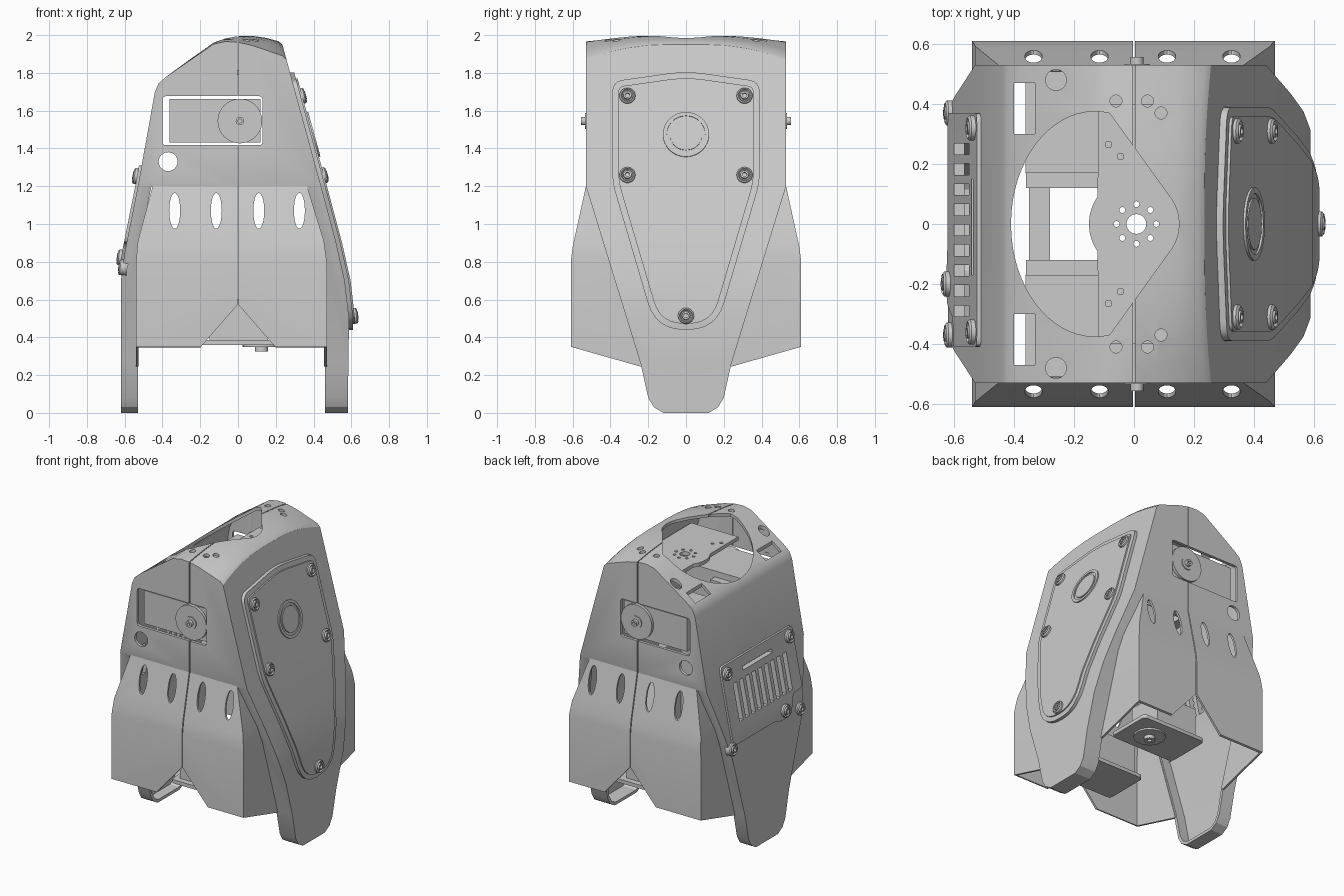
import bpy, bmesh, math
from mathutils import Vector, Matrix

if "Cube" in bpy.data.objects:
    bpy.data.objects.remove(bpy.data.objects["Cube"])

# ---------- helpers ----------
def make(name, bm):
    bmesh.ops.recalc_face_normals(bm, faces=bm.faces)
    me = bpy.data.meshes.new(name)
    bm.to_mesh(me)
    bm.free()
    ob = bpy.data.objects.new(name, me)
    bpy.context.collection.objects.link(ob)
    return ob

def prism(name, pts, axis, stops, warp=None):
    """Extrude a 2D outline along an axis through the given stops."""
    put = {'x': lambda p, s: (s, p[0], p[1]), 'y': lambda p, s: (p[0], s, p[1]),
           'z': lambda p, s: (p[0], p[1], s)}[axis]
    bm = bmesh.new()
    rings = []
    for s in stops:
        co = [Vector(put(p, s)) for p in pts]
        rings.append([bm.verts.new(warp(v) if warp else v) for v in co])
    n = len(pts)
    for a, b in zip(rings, rings[1:]):
        for i in range(n):
            bm.faces.new((a[i], a[(i + 1) % n], b[(i + 1) % n], b[i]))
    bm.faces.new(rings[0])
    bm.faces.new(rings[-1])
    return make(name, bm)

def rect(a, b, c, d):
    return [(a, c), (b, c), (b, d), (a, d)]

def box(name, x0, x1, y0, y1, z0, z1):
    return prism(name, rect(x0, x1, y0, y1), 'z', sorted((z0, z1)))

def oval(cx, cy, rx, ry=None, n=24):
    return [(cx + rx * math.cos(2 * math.pi * i / n), cy + (ry or rx) * math.sin(2 * math.pi * i / n))
            for i in range(n)]

def rounded(pts, n=6):
    """Round the corners of (u, v, radius) points."""
    out = []
    for i, (u, v, r) in enumerate(pts):
        c = Vector((u, v))
        a = c + (Vector(pts[i - 1][:2]) - c).normalized() * r
        b = c + (Vector(pts[(i + 1) % len(pts)][:2]) - c).normalized() * r
        for k in range(n + 1):
            t = k / n
            out.append(tuple(a * (1 - t) ** 2 + c * 2 * t * (1 - t) + b * t * t))
    return out

def inset(pts, d):
    """Offset a counter-clockwise outline inwards."""
    out = []
    for i in range(len(pts)):
        p, q, r = (Vector(pts[(i + k) % len(pts)]) for k in (-1, 0, 1))
        e, f = (q - p).normalized(), (r - q).normalized()
        n1, n2 = Vector((-e.y, e.x)), Vector((-f.y, f.x))
        out.append(tuple(q + (n1 + n2) * d / (1 + n1.dot(n2))))
    return out

def sym(half):
    return half + [(-u, v) for u, v in reversed(half)]

def boolean(ob, other, op='DIFFERENCE', keep=False):
    m = ob.modifiers.new('b', 'BOOLEAN')
    m.object, m.operation, m.solver = other, op, 'EXACT'
    bpy.context.view_layer.objects.active = ob
    bpy.ops.object.modifier_apply(modifier=m.name)
    if not keep:
        bpy.data.objects.remove(other, do_unlink=True)
    return ob

def lathe(name, prof, loc, normal, n=32):
    bm = bmesh.new()
    rings = [[bm.verts.new((r * math.cos(2 * math.pi * i / n), r * math.sin(2 * math.pi * i / n), h))
              for i in range(n)] for r, h in prof]
    for a, b in zip(rings, rings[1:]):
        for i in range(n):
            bm.faces.new((a[i], a[(i + 1) % n], b[(i + 1) % n], b[i]))
    bmesh.ops.remove_doubles(bm, verts=bm.verts, dist=1e-5)
    rot = Vector((0, 0, 1)).rotation_difference(Vector(normal)).to_matrix().to_4x4()
    bm.transform(Matrix.Translation(loc) @ rot)
    return make(name, bm)

# ---------- main outlines ----------
P = [(.58, -.1), (.585, .3), (.588, .5), (.565, .7), (.52, .9), (.44, 1.2), (.235, 1.95), (.215, 1.967),
     (.15, 1.985), (.08, 1.996), (0, 2), (-.07, 1.99), (-.13, 1.965), (-.38, 1.78), (-.42, 1.745),
     (-.44, 1.7), (-.53, 1.2), (-.6, .85), (-.62, .7), (-.62, -.1)]
S = sym([(.12, 0), (.17, .03), (.2, .08), (.24, .26), (.53, 1.2), (.53, 2.1)])
RIGHT, LEFT = P[:7], P[:14:-1]

def crown(v):
    if v.z > 1.72:
        d = .08 * min(1, max(0, (abs(v.y) - .1) / .43)) ** 2 * min(1, max(0, (v.x + .2) / .43))
        v.z -= d
        if v.x > .2:
            v.x += d * .273
    return v

# ---------- hollow upper shell with two leg plates ----------
ys = [-.6, -.53, -.46, -.38, -.3, -.2, -.1, .1, .2, .3, .38, .46, .53, .6]
shell = boolean(prism('torso_shell', P, 'y', ys, crown), prism('c', S, 'x', (-1, 1)), 'INTERSECT')
core = boolean(prism('core', inset(P, .02), 'y', ys, crown), prism('c', inset(S, .02), 'x', (-1, 1)), 'INTERSECT')
boolean(shell, core)
boolean(shell, prism('c', [(-.53, -.2), (.46, -.2), (.46, .82), (.36, 1.195), (-.46, 1.195), (-.53, .85)], 'y', (-1, 1)))

# ---------- flared skirt front and back ----------
K = sym([(.24, .245), (.61, .35), (.61, .8), (.6, .88), (.53, 1.2)])
Q = [(-.54, .1), (.47, .1), (.47, .8), (.455, .91), (.335, 1.3), (-.425, 1.3), (-.53, .91), (-.54, .8)]
low = lambda pts: [(u, -.1 if v < .4 else v) for u, v in inset(pts, .014)]
skirt = boolean(prism('skirt', K, 'x', (-1, 1)), prism('c', Q, 'y', (-1, 1)), 'INTERSECT')
boolean(skirt, boolean(prism('c', low(K), 'x', (-1, 1)), prism('c', low(Q), 'y', (-1, 1)), 'INTERSECT'))
boolean(skirt, prism('c', inset(S, .01), 'x', (-1, 1)))
boolean(skirt, prism('c', [(0, .575), (-.24, .3), (.24, .3)], 'y', (-1, 1)))
for x in (-.335, -.115, .11, .325):
    boolean(skirt, prism('c', oval(x, 1.07, .029, .095), 'y', (-1, 1)))

# centre seam
seam = box('seam', -.003, .003, -1, 1, .3, 2.2)
boolean(skirt, seam, keep=True)
boolean(shell, seam)

# ---------- openings in the shell ----------
arc = lambda cx, rx, ry, a, b, n: [(cx + rx * math.cos(math.radians(a + (b - a) * i / n)),
                                    ry * math.sin(math.radians(a + (b - a) * i / n))) for i in range(n + 1)]
neck = arc(-.13, .28, .375, 80, 280, 36) + arc(0, .15, .15, -40, 40, 12)
boolean(shell, prism('c', neck, 'z', (1.5, 2.2)))
boolean(shell, prism('c', oval(-.37, 1.33, .05), 'y', (-1, 1)))
boolean(shell, prism('c', rounded([(-.4, 1.417, .02), (.13, 1.417, .02), (.13, 1.677, .02), (-.4, 1.677, .02)], 3), 'y', (-1, 1)))
for s in (-1, 1):
    for x, y, r in ((-.06, .41, .02), (.045, .41, .02), (.09, .37, .02), (-.26, .48, .035)):
        boolean(shell, prism('c', oval(x, s * y, r), 'z', (1.7, 2.2)))
    boolean(shell, box('c', -.4, -.33, s * .3, s * .47, 1.7, 2.2))

# ---------- side panels that follow the shell ----------
def panel(name, curve, side, outline, height):
    strip = [(x + side * height, z) for x, z in curve] + [(x - side * .012, z) for x, z in reversed(curve)]
    return boolean(prism(name, strip, 'y', (-.7, .7)), prism('c', outline, 'x', (0, side)), 'INTERSECT')

def surface(curve, side, y, z, lift):
    for (x0, z0), (x1, z1) in zip(curve, curve[1:]):
        if z0 <= z <= z1:
            n = Vector(((z1 - z0) * side, 0, -(x1 - x0) * side)).normalized()
            return Vector((x0 + (x1 - x0) * (z - z0) / (z1 - z0), y, z)) + n * lift, n

BOLT = [(.042, -.03), (.042, .008), (.034, .015), (.028, .006), (.023, .006), (.021, .018), (.012, .018), (.012, .004), (0, .004)]
def bolt(name, curve, side, y, z, lift):
    lathe(name, BOLT, *surface(curve, side, y, z, lift), n=24)

door = rounded([(-.16, .44, .15), (.16, .44, .15), (.39, 1.22, .06), (.39, 1.755, .06), (0, 1.81, .1),
                (-.39, 1.755, .06), (-.39, 1.22, .06)])
panel('right_panel_rim', RIGHT, 1, door, .022)
panel('right_panel', RIGHT, 1, inset(door, .032), .031)
for y, z in ((-.31, 1.67), (.31, 1.67), (-.31, 1.25), (.31, 1.25), (0, .51)):
    bolt('right_panel_bolt', RIGHT, 1, y, z, .032)
lathe('round_badge', [(.122, -.02), (.122, .008), (.102, .008), (.102, .001), (.086, .001), (.086, .007), (0, .007)],
      *surface(RIGHT, 1, 0, 1.465, .03), n=48)

# vented left panel
grille = rounded([(-.41, .9, .03), (-.41, 1.31, .03), (.37, 1.31, .03), (.37, .79, .03), (-.08, .79, .03),
                  (-.14, .77, .03), (-.26, .77, .03), (-.31, .9, .03)][::-1], 4)
vents = [panel('left_panel_rim', LEFT, -1, grille, .014), panel('left_panel', LEFT, -1, inset(grille, .025), .022)]
slots = [rect(y - .019, y + .019, .92, 1.17) for y in (-.29 + .0675 * i for i in range(9))] + [rect(-.17, .15, 1.215, 1.24)]
for r in slots:
    cutter = prism('c', r, 'x', (-.8, -.3))
    for ob in vents + [shell]:
        boolean(ob, cutter, keep=True)
    bpy.data.objects.remove(cutter, do_unlink=True)
for y, z in ((-.36, 1.25), (.32, 1.25), (-.2, .82)):
    bolt('left_panel_bolt', LEFT, -1, y, z, .02)
for y in (-.37, .37):
    bolt('left_side_bolt', LEFT, -1, y, .77, .005)

# ---------- shoulder motors in the windows, hip motors below ----------
for s in (-1, 1):
    box('shoulder_motor', -.362, .12, s * .17, s * .508, 1.432, 1.662)
    box('shoulder_motor_bracket', -.36, -.1, s * .12, s * .17, 1.44, 1.62)
    lathe('shoulder_horn', [(.118, -.02), (.118, .02), (.042, .02), (.042, .026), (.022, .026), (.022, .048),
                            (.01, .048), (.01, .03), (0, .03)], (.01, s * .508, 1.545), (0, s, 0), 40)
    box('hip_motor', -.15, .16, s * .17, s * .42, .385, .6)
    plate = rounded([(-.19, .14, .03), (.3, .14, .03), (.3, .46, .03), (-.19, .46, .03)], 4)
    prism('hip_motor_plate', [(x, s * y) for x, y in plate], 'z', (.36, .385))
lathe('hip_horn', [(.1, 0), (.1, .012), (.035, .012), (.035, .035), (.014, .035), (.014, .02), (0, .02)],
      (.125, .3, .36), (0, 0, -1), 40)
box('cross_bar', -.35, -.28, -.13, .13, 1.44, 1.48)

# ---------- neck plate with round turntable ----------
turn = [(.24, -.4), (.24, .4), (-.12, .4)] + arc(.01, .16, .16, 145, 215, 16) + [(-.12, -.4)]
neck_plate = prism('neck_plate', turn, 'z', (1.79, 1.815))
boolean(neck_plate, prism('c', oval(.008, 0, .033), 'z', (1.7, 1.9)))
for i in range(8):
    a = i * math.pi / 4
    boolean(neck_plate, prism('c', oval(.008 + .066 * math.cos(a), .066 * math.sin(a), .01, n=12), 'z', (1.7, 1.9)))
for x, y in ((-.085, .265), (-.045, .225)):
    for s in (-1, 1):
        boolean(neck_plate, prism('c', oval(x, s * y, .011, n=12), 'z', (1.7, 1.9)))

# ---------- smooth curved faces, keep edges ----------
bpy.ops.object.select_all(action='SELECT')
bpy.context.view_layer.objects.active = shell
bpy.ops.object.shade_smooth_by_angle(angle=math.radians(25))
